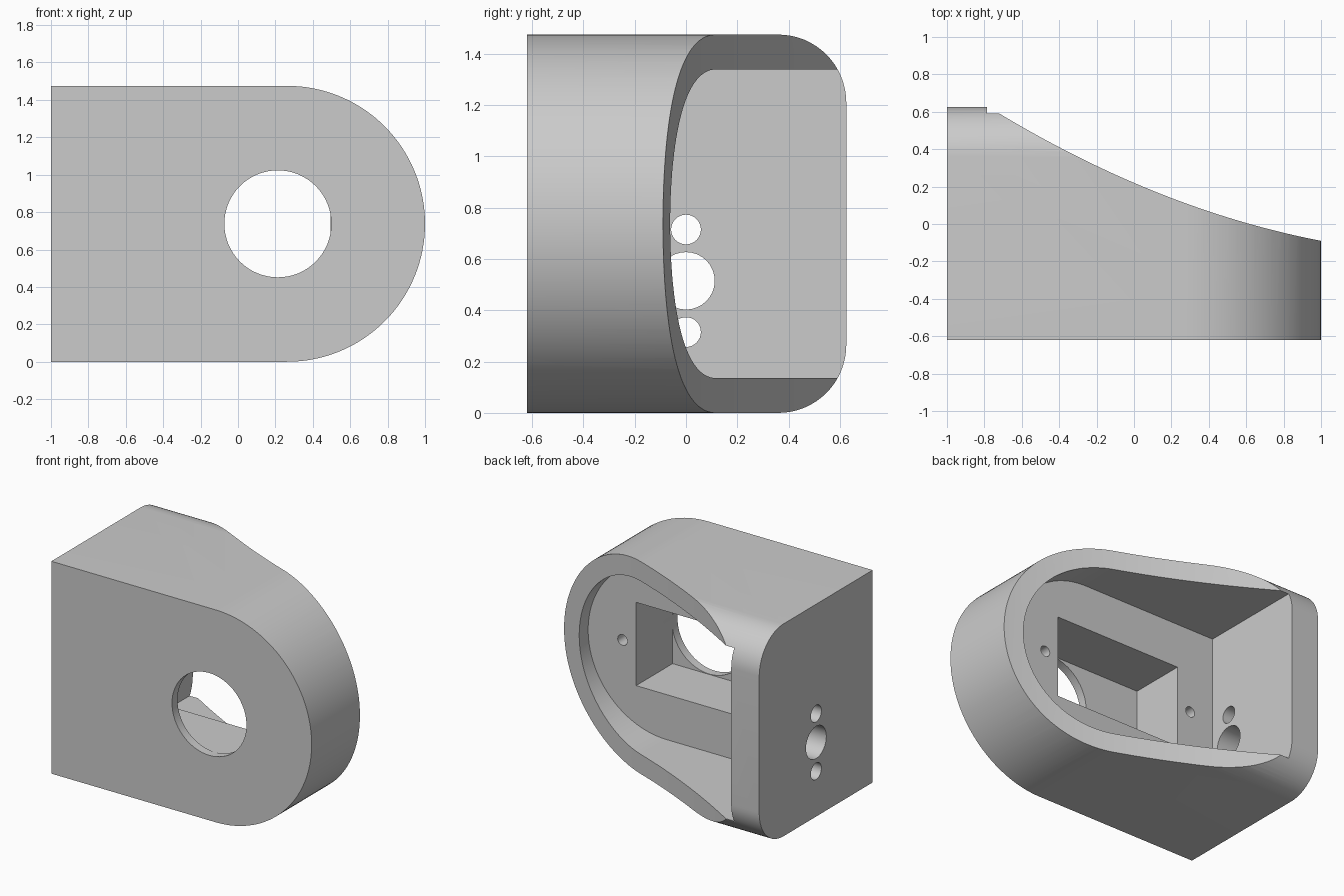
import bpy, bmesh
from math import sin, cos, pi, radians
from mathutils import Vector

cube = bpy.data.objects.get("Cube")
if cube:
    bpy.data.objects.remove(cube, do_unlink=True)

H = 1.475            # overall height
MID = H / 2
FRONT, BACK = -0.62, 0.625
LEDGE, POCKET = -0.16, -0.56
WALL_X = -0.785      # inner face of the end wall

grey = bpy.data.materials.new("plain grey")
grey.use_nodes = True
colour = (0.6, 0.6, 0.6, 1)
grey.diffuse_color = colour
grey.node_tree.nodes["Principled BSDF"].inputs["Base Color"].default_value = colour


def arc(cx, cy, r, start, end, n):
    """Points on a circular arc, angles in degrees."""
    steps = [radians(start + (end - start) * i / n) for i in range(n + 1)]
    return [(cx + r * cos(a), cy + r * sin(a)) for a in steps]


def prism(name, profile, axis, lo, hi):
    """Extrude a 2D profile along one axis; the profile uses the other two in order."""
    bm = bmesh.new()
    verts = []
    for p in profile:
        co = list(p)
        co.insert(axis, lo)
        verts.append(bm.verts.new(co))
    face = bm.faces.new(verts)
    move = Vector((0, 0, 0))
    move[axis] = hi - lo
    out = bmesh.ops.extrude_face_region(bm, geom=[face])
    bmesh.ops.translate(bm, vec=move, verts=[v for v in out["geom"] if isinstance(v, bmesh.types.BMVert)])
    bmesh.ops.recalc_face_normals(bm, faces=bm.faces)
    mesh = bpy.data.meshes.new(name)
    bm.to_mesh(mesh)
    bm.free()
    mesh.materials.append(grey)
    obj = bpy.data.objects.new(name, mesh)
    bpy.context.collection.objects.link(obj)
    return obj


def bore(name, u, v, r, axis, lo, hi, n=32):
    return prism(name, arc(u, v, r, 0, 360, n)[:-1], axis, lo, hi)


def d_shape(left, radius):
    """Square at the left, half round at the right."""
    cx = 1 - MID
    return [(left, MID - radius)] + arc(cx, MID, radius, -90, 90, 64) + [(left, MID + radius)]


# Outer body
housing = prism("housing", d_shape(-1, MID), 1, FRONT, BACK)

# Rounded back corners, kept by intersection
R = 0.265
side = [(FRONT - 0.1, -0.0), (BACK - R, 0)]
side = [(FRONT - 0.1, 0)] + arc(BACK - R, R, R, -90, 0, 16)
side += arc(BACK - R, H - R, R, 0, 90, 16) + [(FRONT - 0.1, H)]
envelope = prism("rounded_envelope", side, 0, -1.1, 1.1)

# Sweeping slope across the back, with a small step beside the end wall
xs = [-0.72 + 1.82 * i / 40 for i in range(41)]
slope = [(x, 0.22 - 0.429 * x + 0.119 * x * x) for x in xs]
slope_cut = prism("slope_cutter", [(WALL_X, 0.9), (WALL_X, 0.59)] + slope + [(1.1, 0.9)], 2, -0.1, H + 0.1)

# Main cavity, device pocket, front window, screw holes and cable holes
cutters = [
    slope_cut,
    prism("cavity_cutter", d_shape(WALL_X, MID - 0.136), 1, LEDGE, 0.9),
    prism("pocket_cutter", [(-0.495, MID - 0.289), (0.495, MID - 0.289),
                            (0.495, MID + 0.289), (-0.495, MID + 0.289)], 1, POCKET, 0),
    bore("window_cutter", 0.213, MID, 0.286, 1, FRONT - 0.1, POCKET + 0.1, 64),
]
for x in (-0.6, 0.6):
    cutters.append(bore("screw_hole_cutter", x, MID, 0.037, 1, -0.42, 0))
for z, r in ((0.315, 0.058), (0.515, 0.112), (0.715, 0.058)):
    cutters.append(bore("cable_hole_cutter", 0, z, r, 0, -1.1, -0.7))


def boolean(tool, operation):
    mod = housing.modifiers.new(tool.name, 'BOOLEAN')
    mod.object = tool
    mod.operation = operation
    mod.solver = 'EXACT'
    bpy.ops.object.modifier_apply(modifier=mod.name)
    bpy.data.objects.remove(tool, do_unlink=True)


bpy.context.view_layer.objects.active = housing
housing.select_set(True)
boolean(envelope, 'INTERSECT')
for tool in cutters:
    boolean(tool, 'DIFFERENCE')

bpy.ops.object.shade_smooth_by_angle(angle=radians(25))
